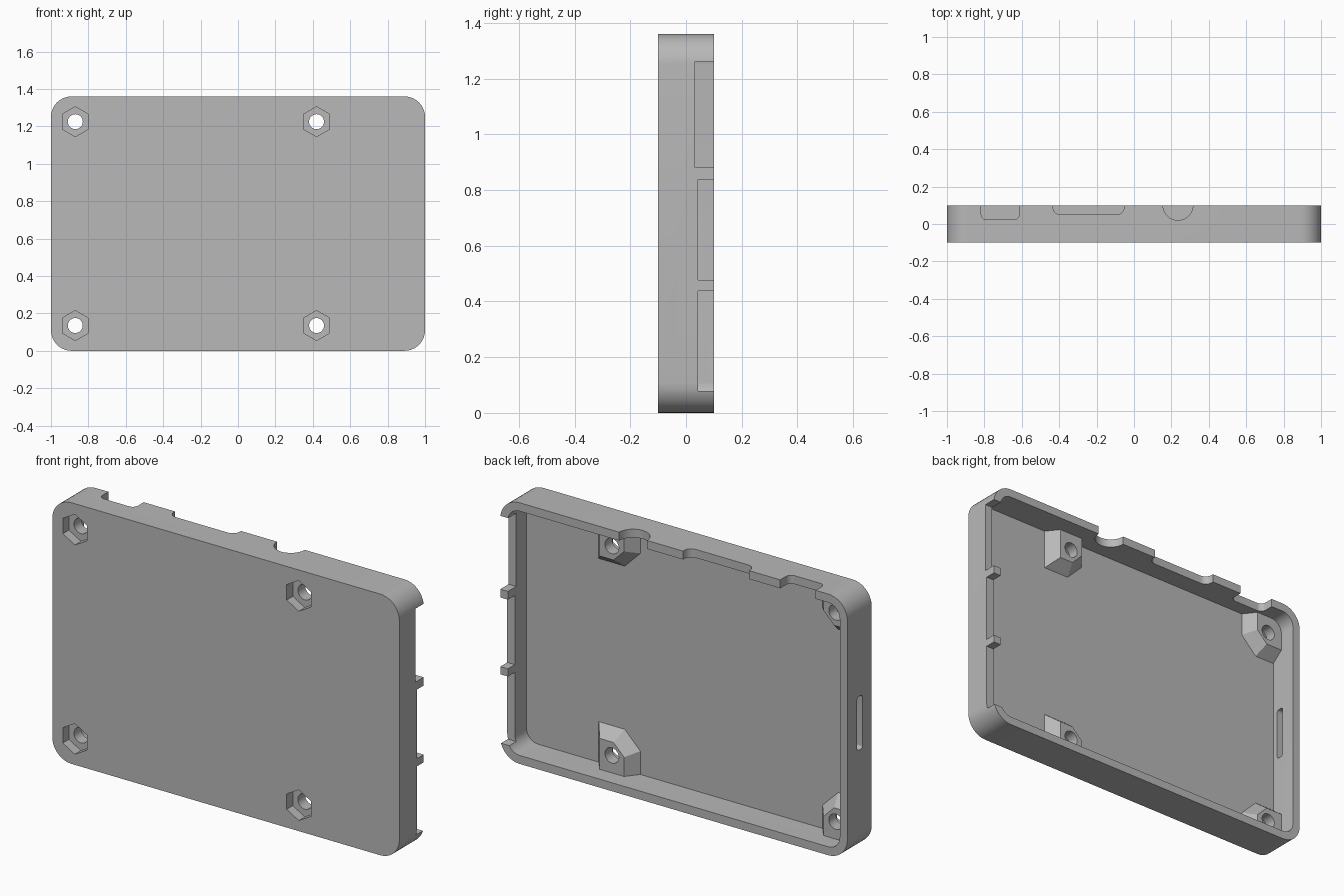
import bpy, bmesh, math
from mathutils import Vector

cube = bpy.data.objects.get("Cube")
if cube:
    bpy.data.objects.remove(cube, do_unlink=True)

WIDTH, HEIGHT, DEPTH = 2.0, 1.36, 0.2
WALL, FLOOR_Y, BOSS_Y = 0.044, -0.053, 0.01
HOLES = [(x, z) for x in (-0.87, 0.42) for z in (0.135, 1.225)]

grey = bpy.data.materials.new("plain grey")
grey.use_nodes = True
grey.diffuse_color = (0.48, 0.48, 0.48, 1)
grey.node_tree.nodes["Principled BSDF"].inputs["Base Color"].default_value = grey.diffuse_color


def round_rect(u0, u1, v0, v1, r, steps=10):
    """Outline of a rectangle with rounded corners."""
    pts = []
    corners = [(u1 - r, v1 - r), (u0 + r, v1 - r), (u0 + r, v0 + r), (u1 - r, v0 + r)]
    for i, (cu, cv) in enumerate(corners):
        for k in range(steps + 1):
            a = math.pi / 2 * (i + k / steps)
            pts.append((cu + r * math.cos(a), cv + r * math.sin(a)))
    return pts


def rect(u0, u1, v0, v1):
    return [(u0, v0), (u1, v0), (u1, v1), (u0, v1)]


def ring(cu, cv, r, n, start=0.0):
    return [(cu + r * math.cos(start + math.tau * i / n),
             cv + r * math.sin(start + math.tau * i / n)) for i in range(n)]


def loft(name, axis, lower, a, b, upper=None):
    """Solid between an outline at a and another at b along the given axis."""
    def place(p, t):
        return {"x": Vector((t, p[0], p[1])),
                "y": Vector((p[0], t, p[1])),
                "z": Vector((p[0], p[1], t))}[axis]
    bm = bmesh.new()
    v0 = [bm.verts.new(place(p, a)) for p in lower]
    v1 = [bm.verts.new(place(p, b)) for p in (upper or lower)]
    bm.faces.new(v0)
    bm.faces.new(v1)
    n = len(v0)
    for i in range(n):
        j = (i + 1) % n
        bm.faces.new((v0[i], v0[j], v1[j], v1[i]))
    bmesh.ops.recalc_face_normals(bm, faces=bm.faces)
    mesh = bpy.data.meshes.new(name)
    bm.to_mesh(mesh)
    bm.free()
    mesh.materials.append(grey)
    ob = bpy.data.objects.new(name, mesh)
    bpy.context.collection.objects.link(ob)
    return ob


def combine(target, tool, operation):
    """Apply a boolean and discard the tool."""
    mod = target.modifiers.new(operation, 'BOOLEAN')
    mod.operation, mod.solver, mod.object = operation, 'EXACT', tool
    bpy.context.view_layer.objects.active = target
    bpy.ops.object.modifier_apply(modifier=mod.name)
    bpy.data.objects.remove(tool, do_unlink=True)


# Tray shell, open at the back
half = WIDTH / 2
tray = loft("case_tray", "y", round_rect(-half, half, 0, HEIGHT, 0.11), -DEPTH / 2, DEPTH / 2)
cavity = round_rect(-half + WALL, half - WALL, WALL, HEIGHT - WALL, 0.067)
combine(tray, loft("cavity_cutter", "y", cavity, FLOOR_Y, 0.3), 'DIFFERENCE')


def boss_outline(x, z, inset):
    """Square with the corner nearest the tray centre cut off."""
    sx = 1 if x < 0 else -1
    sz = 1 if z < HEIGHT / 2 else -1
    inner = 0.12 - inset
    outer_x = 0.095 if x < 0 else inner
    cut = 0.09 - inset * 0.59
    pts = [(-outer_x, -0.095), (inner, -0.095), (inner, inner - cut),
           (inner - cut, inner), (-outer_x, inner)]
    return [(x + sx * u, z + sz * v) for u, v in pts]


# Tapered screw bosses
for x, z in HOLES:
    boss = loft("screw_boss", "y", boss_outline(x, z, -0.008), FLOOR_Y - 0.01, BOSS_Y,
                boss_outline(x, z, 0.05))
    combine(tray, boss, 'UNION')

# Screw holes and hexagonal nut pockets
for x, z in HOLES:
    combine(tray, loft("hole_cutter", "y", ring(x, z, 0.04, 32), -0.2, 0.2), 'DIFFERENCE')
    combine(tray, loft("nut_cutter", "y", ring(x, z, 0.08, 6, math.pi / 2), -0.2, -0.05),
            'DIFFERENCE')

# Port notches in the left wall
for y, z0, z1 in ((0.032, 0.88, 1.262), (0.043, 0.477, 0.837), (0.043, 0.079, 0.437)):
    combine(tray, loft("side_notch", "x", rect(y, 0.3, z0, z1), 0.9, 1.1), 'DIFFERENCE')

# Port notches in the top wall
for outline in (round_rect(-0.817, -0.613, 0.023, 0.3, 0.03),
                round_rect(-0.433, -0.053, 0.05, 0.3, 0.04),
                ring(0.235, 0.1, 0.08, 40)):
    combine(tray, loft("top_notch", "z", outline, 1.28, 1.5), 'DIFFERENCE')

# Card slot in the right wall
combine(tray, loft("card_slot", "x", round_rect(-0.023, 0.02, 0.54, 0.82, 0.015), -1.1, -0.93),
        'DIFFERENCE')

bpy.ops.object.select_all(action='DESELECT')
tray.select_set(True)
bpy.context.view_layer.objects.active = tray
bpy.ops.object.shade_smooth_by_angle(angle=math.radians(25))
